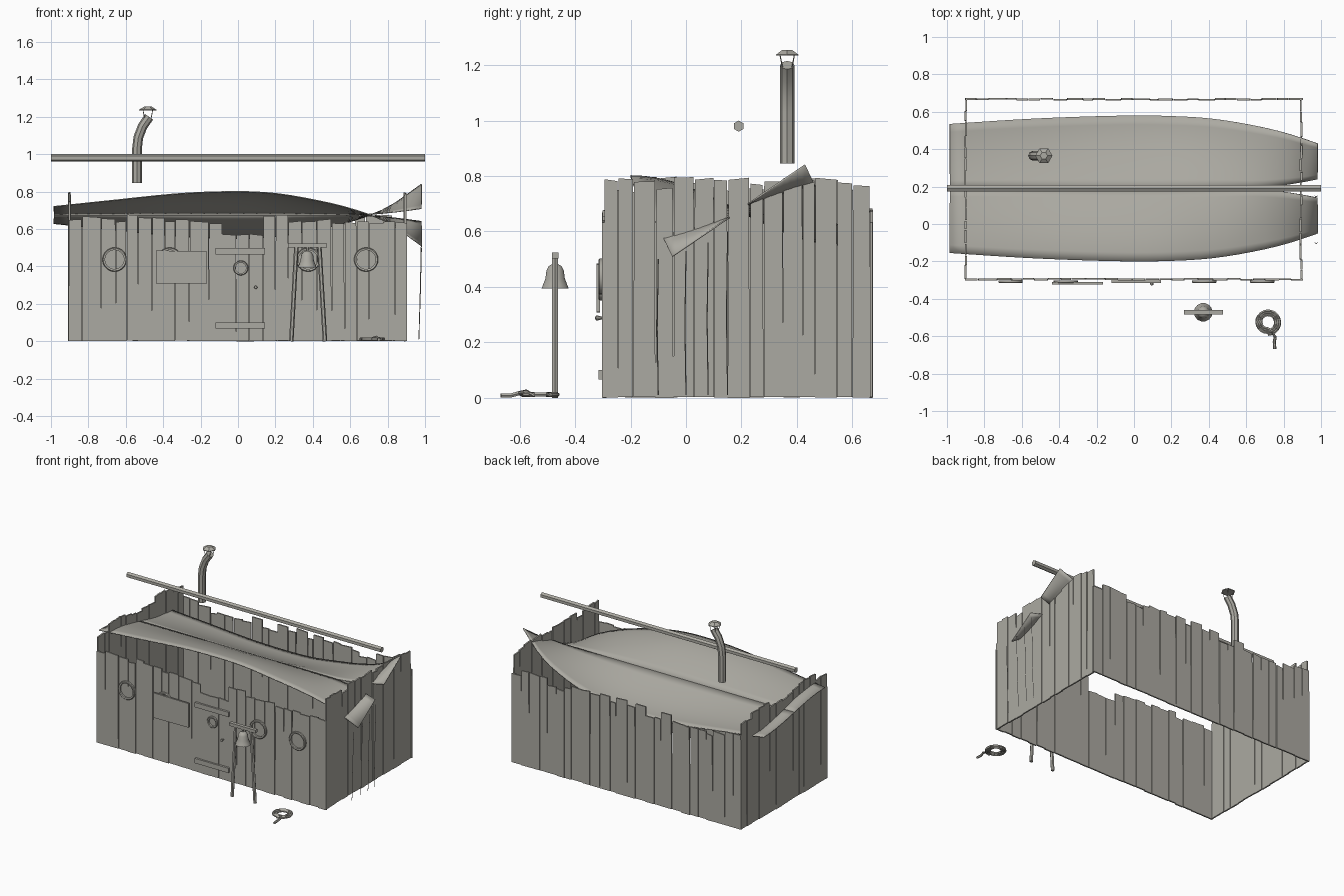
import bpy, bmesh, math, random
from mathutils import Vector, Matrix

if "Cube" in bpy.data.objects:
    bpy.data.objects.remove(bpy.data.objects["Cube"])

random.seed(4)
mat = bpy.data.materials.new("weathered_grey")
mat.diffuse_color = (0.41, 0.40, 0.36, 1)
mat.use_nodes = True
mat.node_tree.nodes["Principled BSDF"].inputs["Base Color"].default_value = mat.diffuse_color


def finish(bm, name, smooth=False):
    bmesh.ops.recalc_face_normals(bm, faces=bm.faces)
    me = bpy.data.meshes.new(name)
    bm.to_mesh(me)
    bm.free()
    ob = bpy.data.objects.new(name, me)
    bpy.context.collection.objects.link(ob)
    me.materials.append(mat)
    if smooth:
        bpy.ops.object.select_all(action='DESELECT')
        ob.select_set(True)
        bpy.context.view_layer.objects.active = ob
        bpy.ops.object.shade_smooth_by_angle(angle=math.radians(40))
    return ob


def add_box(bm, x0, x1, y0, y1, z0, z1):
    m = Matrix.Translation(((x0 + x1) / 2, (y0 + y1) / 2, (z0 + z1) / 2)) @ \
        Matrix.Diagonal((x1 - x0, y1 - y0, z1 - z0, 1))
    return bmesh.ops.create_cube(bm, size=1, matrix=m)["verts"]


def box(name, *dims):
    bm = bmesh.new()
    add_box(bm, *dims)
    return finish(bm, name)


def add_tube(bm, pts, r, n=6):
    """Round tube swept along a list of points."""
    pts = [Vector(p) for p in pts]
    rings = []
    for i, p in enumerate(pts):
        d = (pts[min(i + 1, len(pts) - 1)] - pts[max(i - 1, 0)]).normalized()
        ref = Vector((0, 1, 0)) if abs(d.y) < 0.9 else Vector((0, 0, 1))
        u = d.cross(ref).normalized()
        v = d.cross(u)
        rings.append([bm.verts.new(p + r * (u * math.cos(a) + v * math.sin(a)))
                      for a in (2 * math.pi * k / n for k in range(n))])
    for a, b in zip(rings, rings[1:]):
        for k in range(n):
            bm.faces.new((a[k], a[(k + 1) % n], b[(k + 1) % n], b[k]))
    bm.faces.new(rings[0])
    bm.faces.new(rings[-1])


def tube(name, pts, r, n=6, smooth=False):
    bm = bmesh.new()
    add_tube(bm, pts, r, n)
    return finish(bm, name, smooth)


def lathe(name, prof, loc, n=12, axis='Z', smooth=True, closed=False):
    """Revolve (radius, height) points about an axis through loc."""
    bm = bmesh.new()
    rings = []
    for r, h in prof:
        ring = []
        for k in range(n):
            a = 2 * math.pi * k / n
            c, s = r * math.cos(a), r * math.sin(a)
            ring.append(bm.verts.new(Vector(loc) + Vector((c, s, h) if axis == 'Z' else (c, h, s))))
        rings.append(ring)
    pairs = list(zip(rings, rings[1:])) + ([(rings[-1], rings[0])] if closed else [])
    for a, b in pairs:
        for k in range(n):
            bm.faces.new((a[k], a[(k + 1) % n], b[(k + 1) % n], b[k]))
    if not closed:
        bm.faces.new(rings[0])
        bm.faces.new(rings[-1])
    return finish(bm, name, smooth)


def plank_wall(name, edges, tops, place):
    """Row of uneven planks; place maps (along, out, up) to the world."""
    bm = bmesh.new()
    for a, b, h in zip(edges, edges[1:], tops):
        out = random.uniform(-0.003, 0.003)
        vs = add_box(bm, a + 0.0005, b - 0.0005, out - 0.005, out + 0.005,
                     random.uniform(0, 0.004), h)
        slant, taper = random.uniform(-0.004, 0.004), random.uniform(0, 0.003)
        for v in vs:
            if v.co.z > 0.3:
                v.co.x += taper if v.co.x < (a + b) / 2 else -taper
                v.co.z += slant if v.co.x < (a + b) / 2 else -slant
            v.co = Vector(place(*v.co))
    return finish(bm, name)


def uneven(a, b, n):
    step = (b - a) / n
    return [a] + [a + step * (i + random.uniform(-0.22, 0.22)) for i in range(1, n)] + [b]


# Hut walls: front with a low doorway, plain back, taller sides
front_edges = [-.905, -.835, -.73, -.655, -.595, -.535, -.46, -.39, -.335, -.26, -.155, -.085,
               -.01, .06, .135, .20, .27, .34, .42, .50, .57, .635, .70, .775, .84, .905]
front_tops = [.65, .665, .655, .64, .675, .66, .66, .64, .65, .64, .63, .57, .57, .57,
              .67, .675, .64, .64, .65, .63, .635, .64, .63, .64, .635]
plank_wall("front_wall", front_edges, front_tops, lambda a, o, z: (a, -0.295 + o, z))
plank_wall("back_wall", uneven(-.905, .905, 26), [random.uniform(.61, .68) for _ in range(26)],
           lambda a, o, z: (a, 0.667 + o, z))
right_edges = [-.295, -.245, -.19, -.11, -.045, .03, .10, .15, .23, .28, .35, .42, .465, .545, .60, .665]
right_tops = [.785, .79, .78, .755, .795, .79, .785, .79, .77, .78, .79, .785, .79, .775, .765]
plank_wall("right_wall", right_edges, right_tops, lambda a, o, z: (0.893 + o, a, z))
plank_wall("left_wall", uneven(-.295, .665, 15), [random.uniform(.74, .795) for _ in range(15)],
           lambda a, o, z: (-0.9 + o, a, z))


# Twisted cloth roof: two half sheets, one the half-turn of the other, parting at the right end
def curve(keys, x):
    for i in range(len(keys) - 1):
        if x <= keys[i + 1][0] or i == len(keys) - 2:
            p0, p1, p2, p3 = (keys[max(0, min(j, len(keys) - 1))] for j in range(i - 1, i + 3))
            w = p2[0] - p1[0]
            t = (x - p1[0]) / w
            m1 = (p2[1] - p0[1]) / (p2[0] - p0[0]) * w
            m2 = (p3[1] - p1[1]) / (p3[0] - p1[0]) * w
            return ((2*t**3 - 3*t*t + 1) * p1[1] + (t**3 - 2*t*t + t) * m1
                    + (3*t*t - 2*t**3) * p2[1] + (t**3 - t*t) * m2)


edge_y = [(-.985, -.155), (-.6, -.18), (-.3, -.193), (0, -.2), (.2, -.197), (.4, -.185),
          (.6, -.155), (.8, -.11), (.982, -.05)]
edge_z = [(-.985, .72), (-.7, .75), (-.3, .79), (0, .80), (.2, .79), (.4, .757),
          (.6, .71), (.8, .635), (.982, .51)]
CY, CZ, NX, NT = 0.19, 0.675, 28, 8
for name, sign in (("front_roof_sheet", 1), ("back_roof_sheet", -1)):
    bm = bmesh.new()
    rows = []
    for i in range(NX + 1):
        x = -.985 + 1.967 * i / NX
        part = max(0, (x - .62) / .362) ** 1.5
        y_in, z_in = CY - .05 * part, CZ - .035 * part
        ye, ze = curve(edge_y, x), curve(edge_z, x)
        row = []
        for j in range(NT + 1):
            t = j / NT
            bulge = math.sin(t * math.pi / 2) * (1 - part) + t * part
            y, z = y_in + (ye - y_in) * t, z_in + (ze - z_in) * bulge
            row.append(bm.verts.new((x, CY + sign * (y - CY), CZ + sign * (z - CZ))))
        rows.append(row)
    for a, b in zip(rows, rows[1:]):
        for j in range(NT):
            bm.faces.new((a[j], a[j + 1], b[j + 1], b[j]))
    sheet = finish(bm, name, True)
    mod = sheet.modifiers.new("thickness", 'SOLIDIFY')
    mod.thickness = 0.006
    mod.offset = 0

# Ridge pole over the roof
tube("ridge_pole", [(-1, CY, .98), (1, CY, .98)], 0.02, 6)

# Stove pipe with rain cap
tube("stove_pipe", [(-.54, .365, .845), (-.54, .365, 1.03), (-.533, .365, 1.09),
                    (-.51, .365, 1.15), (-.475, .365, 1.2)], 0.026, 8, True)
lathe("rain_cap", [(.046, 1.234), (.046, 1.238), (.02, 1.255)], (-.482, .365, 0), 6, smooth=False)
for dx, dy in ((-.02, -.02), (.02, -.02), (-.02, .02), (.02, .02)):
    tube("cap_strut", [(-.482 + dx * .8, .365 + dy * .8, 1.185),
                       (-.482 + dx * 1.3, .365 + dy * 1.3, 1.237)], 0.002, 4)


# Porthole rims and the door ring
def rim(name, x, z, r, w):
    lathe(name, [(r, -.302), (r, -.312), (r - w * .3, -.316), (r - w, -.314), (r - w, -.302)],
          (x, 0, z), 20, 'Y', closed=True)


for x in (-.66, -.365, .375, .685):
    rim("porthole_rim", x, .437, .065, .014)
rim("door_ring", .015, .392, .04, .012)

# Door battens, knob and notice board
for z in (.465, .067):
    box("door_batten", -.12, .145, -.315, -.3, z, z + .034)
lathe("door_knob", [(.004, -.3), (.009, -.318), (.008, -.325), (.003, -.328)], (.095, 0, .288), 8, 'Y')
board = box("notice_board", -.438, -.165, -.323, -.311, .308, .485)
for v in board.data.vertices:
    if v.co.x > -.3:
        v.co.z += .002 if v.co.z < .4 else -.004

# Bell stand
for x0, x1 in ((.285, .312), (.465, .435)):
    tube("bell_post", [(x0, -.472, 0), (x1, -.472, .505)], 0.012, 6)
box("bell_beam", .268, .475, -.484, -.46, .502, .524)
tube("bell_hanger", [(.37, -.472, .47), (.37, -.472, .505)], 0.006, 6)
lathe("bell", [(.045, .396), (.05, .394), (.044, .41), (.036, .43), (.032, .46), (.024, .475),
               (.01, .483)], (.37, -.472, 0), 14)

# Coiled rope with a loose tail
path = []
for i in range(61):
    a = 2 * math.pi * 3 * i / 60 - math.pi / 2
    r = .066 - .032 * i / 60
    path.append((.715 + r * math.cos(a), -.525 + r * math.sin(a), .012))
path += [(.74, -.575, .022), (.755, -.605, .016), (.75, -.63, .009), (.753, -.668, .009)]
tube("rope_coil", path, 0.0085, 6, True)

# Loose strands hanging below the parted sheet
for y, top in ((-.1, .5), (0, .53), (.08, .56), (.15, .6)):
    tube("hanging_strand", [(.967, y, .01), (.975, y - .004, top * .5), (.981, y, top)], 0.002, 4)
